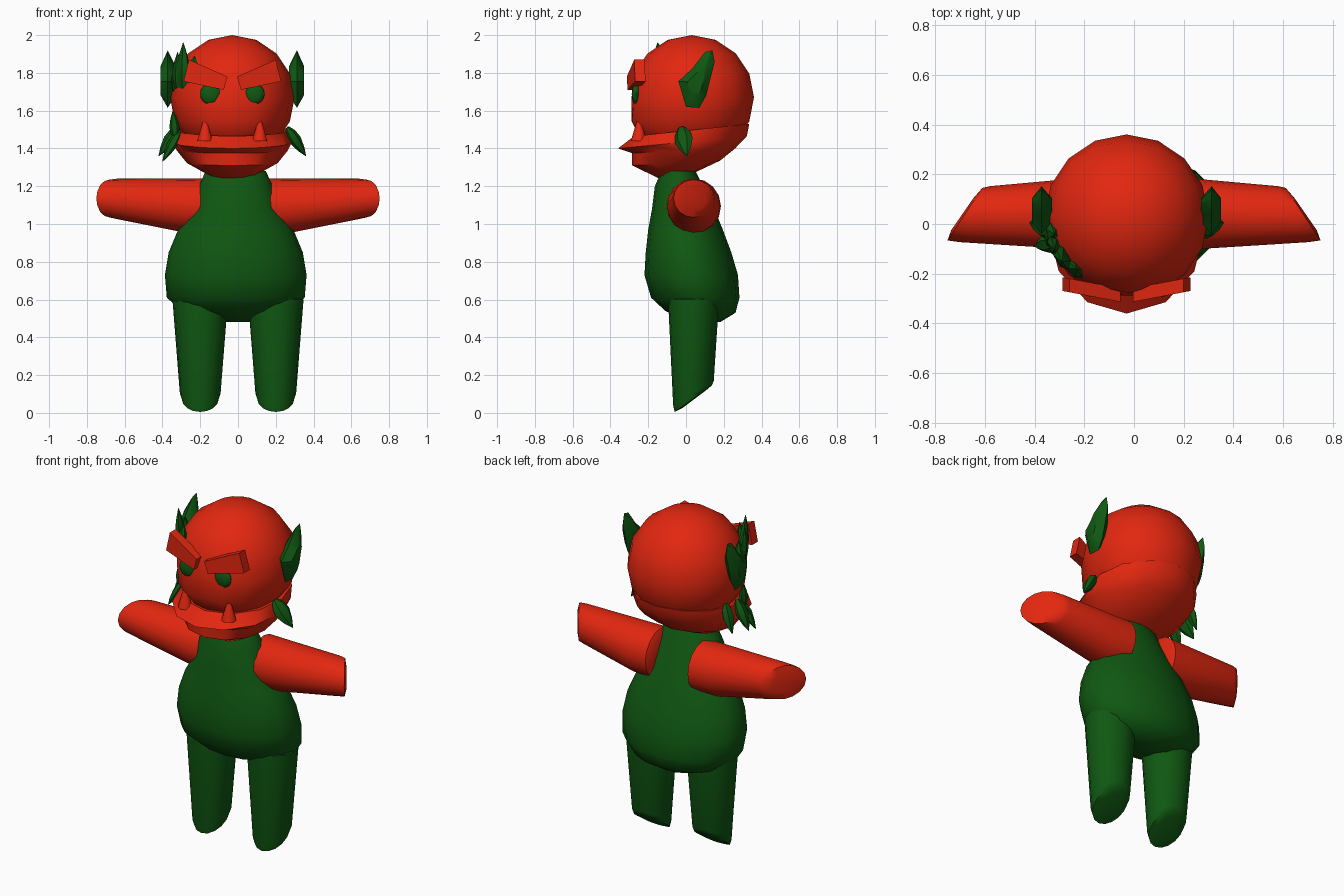
import bpy, bmesh, math
from mathutils import Vector

if "Cube" in bpy.data.objects:
    bpy.data.objects.remove(bpy.data.objects["Cube"])

CX = -0.03                              # head centre line
HEAD = Vector((CX, 0.03, 1.67))


def material(name, rgb):
    m = bpy.data.materials.new(name)
    m.diffuse_color = (*rgb, 1)
    m.use_nodes = True
    m.node_tree.nodes["Principled BSDF"].inputs["Base Color"].default_value = m.diffuse_color
    return m


RED = material("red", (0.76, 0.02, 0.005))
GREEN = material("dark green", (0.005, 0.098, 0.006))


def finish(name, bm, mat, angle=50):
    bmesh.ops.recalc_face_normals(bm, faces=bm.faces)
    me = bpy.data.meshes.new(name)
    bm.to_mesh(me)
    bm.free()
    me.materials.append(mat)
    ob = bpy.data.objects.new(name, me)
    bpy.context.collection.objects.link(ob)
    bpy.ops.object.select_all(action='DESELECT')
    ob.select_set(True)
    bpy.context.view_layer.objects.active = ob
    if angle:
        bpy.ops.object.shade_smooth_by_angle(angle=math.radians(angle))
    return ob


def ring(cx, hw, yf, yb, zf, zb, n=16):
    """Elliptical loop, tilted from zf at the front to zb at the back."""
    pts = []
    for i in range(n):
        a = 2 * math.pi * i / n
        t = (1 - math.cos(a)) / 2
        pts.append(Vector((cx + hw * math.sin(a), yf + (yb - yf) * t, zf + (zb - zf) * t)))
    return pts


def loft(name, rings, mat, angle=50):
    bm = bmesh.new()
    loops = [[bm.verts.new(p) for p in r] for r in rings]
    n = len(loops[0])
    for a, b in zip(loops, loops[1:]):
        for i in range(n):
            j = (i + 1) % n
            bm.faces.new((a[i], a[j], b[j], b[i]))
    bm.faces.new(loops[0])
    bm.faces.new(loops[-1])
    return finish(name, bm, mat, angle)


def flip(p, c=0.0):
    return Vector((2 * c - p[0], p[1], p[2]))


# Pear-shaped torso
torso = [(.16, -.13, .05, 1.28, 1.28), (.195, -.165, .09, 1.20, 1.20),
         (.23, -.18, .15, 1.08, 1.08), (.305, -.20, .195, .97, .97),
         (.355, -.213, .24, .85, .85), (.375, -.22, .275, .73, .73),
         (.365, -.185, .283, .61, .61), (.28, -.11, .262, .54, .53),
         (.11, .03, .18, .48, .48)]
loft("torso", [ring(-.012, *r) for r in torso], GREEN, 60)

# Legs and arms: tapering tubes with slanted ends
leg = [(.2, .10, -.05, .13, .63, .63), (.2, .147, -.095, .175, .6, .6),
       (.2, .108, -.068, .147, .04, .17), (.2, .098, -.06, .137, .005, .145),
       (.2, .06, -.02, .10, .025, .115)]
arm = [(1.095, .11, -.07, .15, .12, .12), (1.094, .147, -.103, .185, .14, .14),
       (1.096, .144, -.10, .18, .27, .27), (1.133, .107, -.073, .152, .70, .58),
       (1.135, .10, -.066, .145, .75, .61), (1.135, .06, -.025, .105, .735, .645)]
for side in ("right", "left"):
    lr = [ring(*r) for r in leg]
    ar = [[Vector((p.z, p.y, p.x)) for p in ring(*r)] for r in arm]
    if side == "left":
        lr = [[flip(p) for p in r] for r in lr]
        ar = [[flip(p) for p in r] for r in ar]
    loft(side + "_leg", lr, GREEN, 50)
    loft(side + "_arm", ar, RED, 50)

# Skull: a 16 by 8 ball whose lower face is pushed forward
bm = bmesh.new()
bmesh.ops.create_uvsphere(bm, u_segments=16, v_segments=8, radius=.33)
for v in bm.verts:
    if v.co.z < -.05 and v.co.y < 0:
        v.co.y *= 1.12
    v.co.y = max(v.co.y, -.318)
    v.co += HEAD
finish("skull", bm, RED, 60)

# Jaw with a pointed lower lip
jaw = [(.24, -.20, .27, 1.45, 1.52), (.30, -.275, .335, 1.465, 1.53),
       (.315, -.36, .322, 1.40, 1.465), (.293, -.285, .26, 1.375, 1.40),
       (.24, -.285, .18, 1.31, 1.335), (.11, -.14, .02, 1.24, 1.26)]
loft("jaw", [ring(CX, *r, n=12) for r in jaw], RED, 40)

# Ear outline as (y, z), domed on both sides
EAR = [(-.04, 1.755), (.035, 1.825), (.10, 1.91), (.14, 1.92), (.152, 1.86),
       (.107, 1.68), (.07, 1.615), (0, 1.62)]
# Brow corners as (x offset from centre line, z)
BROW = [(.23, 1.87), (.025, 1.78), (.046, 1.71), (.258, 1.755)]

for side, s in (("right", 1), ("left", -1)):
    # Ear
    bm = bmesh.new()
    rim = [bm.verts.new((CX + s * .342, y, z)) for y, z in EAR]
    for x in (.38, .30):
        inner = [bm.verts.new((CX + s * x, .055 + (y - .055) * .5, 1.75 + (z - 1.75) * .5))
                 for y, z in EAR]
        for i in range(len(rim)):
            j = (i + 1) % len(rim)
            bm.faces.new((rim[i], rim[j], inner[j], inner[i]))
        bm.faces.new(inner)
    finish(side + "_ear", bm, GREEN, 40)

    # Slanted block brow
    bm = bmesh.new()
    loops = []
    for y0 in (-.318, -.263):
        loops.append([bm.verts.new((CX + s * x, y0 + .19 * x, z)) for x, z in BROW])
    for i in range(4):
        j = (i + 1) % 4
        bm.faces.new((loops[0][i], loops[0][j], loops[1][j], loops[1][i]))
    for l in loops:
        bm.faces.new(l)
    finish(side + "_brow", bm, RED, 0)

    # Flattened eye
    bm = bmesh.new()
    bmesh.ops.create_uvsphere(bm, u_segments=12, v_segments=8, radius=.056)
    for v in bm.verts:
        v.co = Vector((CX + s * .115 + v.co.x, -.265 + v.co.y * .4, 1.688 + v.co.z))
    finish(side + "_eye", bm, GREEN, 60)

    # Tusk
    bm = bmesh.new()
    bmesh.ops.create_cone(bm, cap_ends=True, segments=10, radius1=.042, radius2=.006, depth=.12)
    for v in bm.verts:
        v.co += Vector((CX + s * .145, -.25, 1.50))
    finish(side + "_tusk", bm, RED, 50)


def leaf(name, base, tip, width, thick):
    """Pointed leaf lying against the head."""
    base, tip = Vector(base), Vector(tip)
    d = tip - base
    out = (base - HEAD)
    out.z = 0
    across = d.cross(out).normalized()
    out = across.cross(d).normalized()
    rings = []
    for t, k in ((0, .35), (.2, .85), (.45, 1), (.75, .6), (1, .04)):
        rings.append([base + d * t + across * width * k * math.cos(a * math.pi / 3)
                      + out * thick * k * math.sin(a * math.pi / 3) for a in range(6)])
    loft(name, rings, GREEN, 30)


# Cheek leaves, one each side, then the extra cluster on the left
cheek = ((.26, -.025, 1.51), (.36, .005, 1.36))
leaf("right_cheek_leaf", *cheek, .05, .03)
leaf("left_cheek_leaf", *[flip(p, CX) for p in cheek], .05, .03)
cluster = [
    ((-.29, -.12, 1.70), (-.29, -.15, 1.96), .06, .03),
    ((-.25, -.18, 1.74), (-.23, -.18, 1.89), .05, .025),
    ((-.32, -.08, 1.71), (-.32, -.10, 1.91), .05, .025),
    ((-.335, -.03, 1.70), (-.32, -.04, 1.86), .04, .025),
    ((-.33, -.07, 1.45), (-.345, -.05, 1.60), .04, .025),
    ((-.31, -.07, 1.49), (-.40, -.09, 1.33), .04, .025),
    ((-.31, .07, 1.52), (-.37, .09, 1.36), .04, .025),
]
for i, c in enumerate(cluster):
    leaf("left_leaf_%d" % (i + 1), *c)
